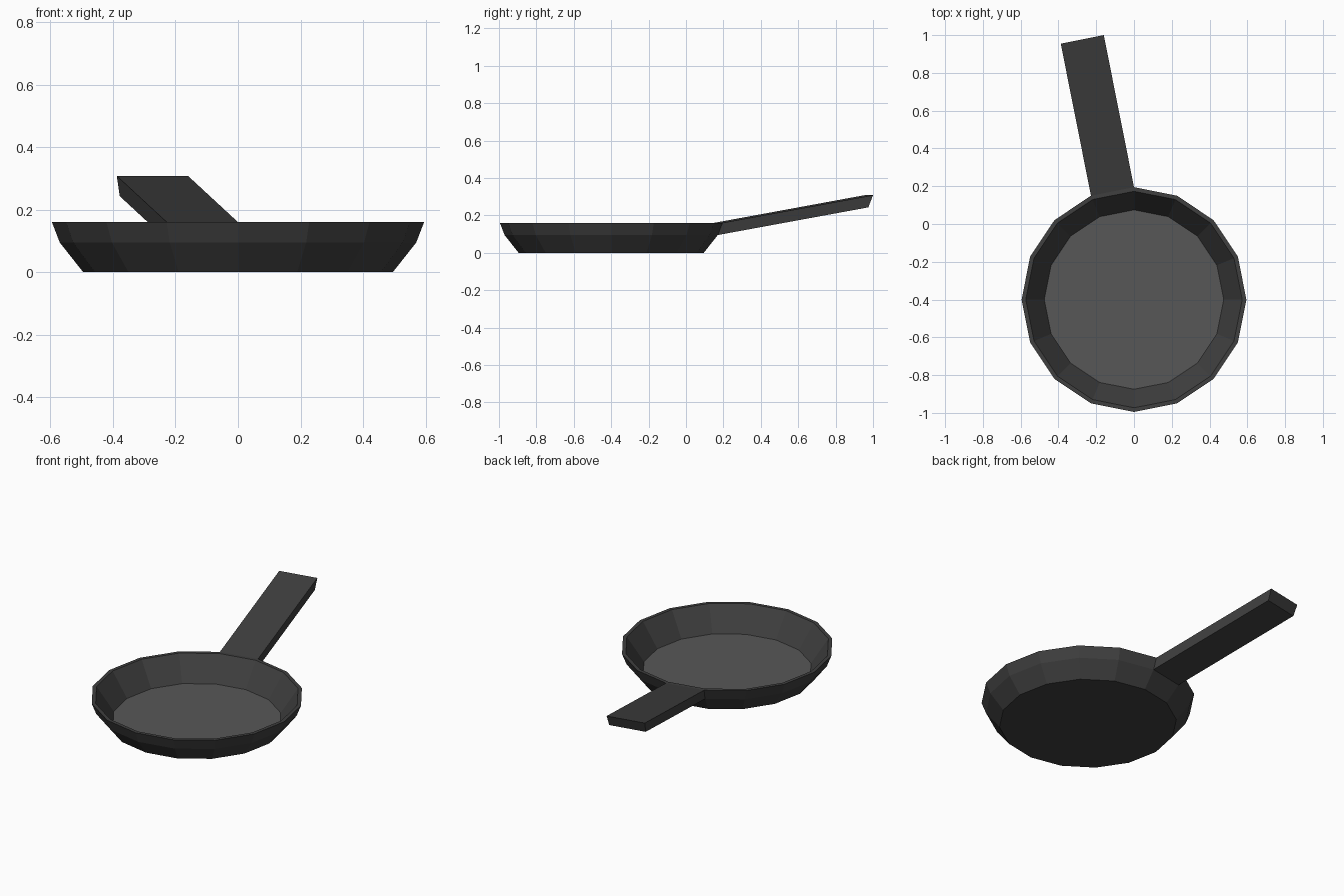
import bpy, bmesh, math
from mathutils import Vector

if "Cube" in bpy.data.objects:
    bpy.data.objects.remove(bpy.data.objects["Cube"])

SIDES = 16
CENTRE_Y = -0.40


def material(name, grey):
    mat = bpy.data.materials.new(name)
    mat.diffuse_color = (grey, grey, grey, 1)
    mat.use_nodes = True
    mat.node_tree.nodes["Principled BSDF"].inputs["Base Color"].default_value = mat.diffuse_color
    return mat


bm = bmesh.new()

# Pan wall: (radius, height) from the outer base, over the rim, to the inner floor
profile = [(0.495, 0.0), (0.57, 0.095), (0.595, 0.16), (0.573, 0.16), (0.475, 0.017)]
rings = []
for radius, z in profile:
    angles = [2 * math.pi * i / SIDES for i in range(SIDES)]
    rings.append([bm.verts.new((radius * math.cos(a), CENTRE_Y + radius * math.sin(a), z))
                  for a in angles])

handle_face = None
for level, (low, high) in enumerate(zip(rings, rings[1:])):
    for i in range(SIDES):
        j = (i + 1) % SIDES
        face = bm.faces.new((low[i], low[j], high[j], high[i]))
        if level == 1 and i == SIDES // 4:
            handle_face = face

# Underside and cooking surface
bm.faces.new(list(reversed(rings[0])))
floor = bm.faces.new(rings[-1])
floor.material_index = 1

# Handle: one wall panel pulled outward and upward
result = bmesh.ops.extrude_discrete_faces(bm, faces=[handle_face])
end = result["faces"][0]
bmesh.ops.translate(bm, verts=list(end.verts), vec=Vector((-0.16, 0.805, 0.148)))
base_verts = [rings[1][4], rings[1][5], rings[2][5], rings[2][4]]


def nearest(vert):
    target = vert.co + Vector((-0.16, 0.805, 0.148))
    return min(end.verts, key=lambda v: (v.co - target).length)


for k in range(4):
    a, b = base_verts[k], base_verts[(k + 1) % 4]
    tip_a, tip_b = nearest(a), nearest(b)
    if not any({a, b, tip_a, tip_b} == set(f.verts) for f in bm.faces):
        bm.faces.new((a, b, tip_b, tip_a))

bmesh.ops.remove_doubles(bm, verts=bm.verts[:], dist=0.0001)
bmesh.ops.recalc_face_normals(bm, faces=bm.faces[:])

mesh = bpy.data.meshes.new("frying_pan")
bm.to_mesh(mesh)
bm.free()
mesh.materials.append(material("dark_iron", 0.05))
mesh.materials.append(material("cooking_surface", 0.095))
pan = bpy.data.objects.new("frying_pan", mesh)
bpy.context.collection.objects.link(pan)
